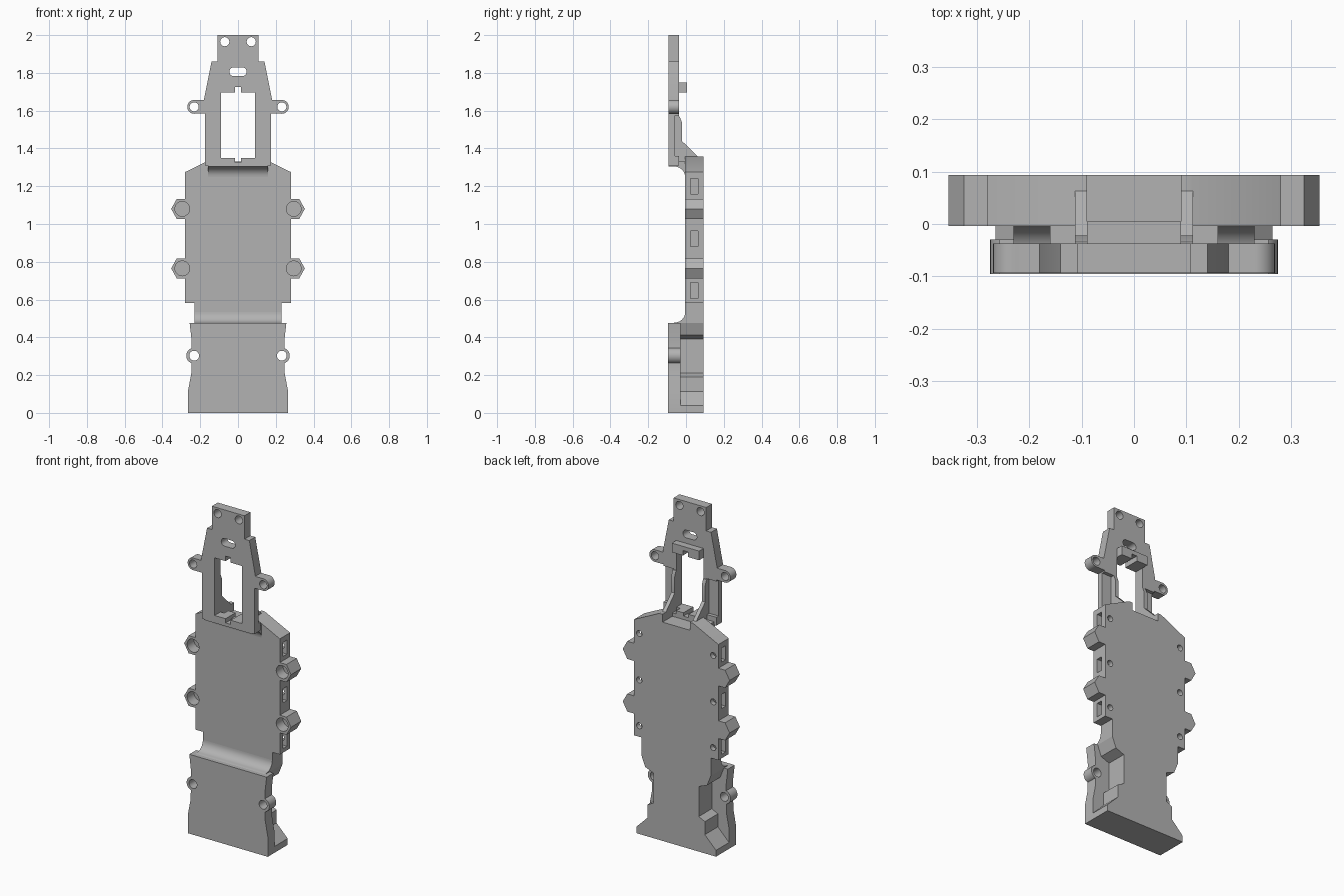
import bpy, bmesh, math
from mathutils import Matrix

cube = bpy.data.objects.get("Cube")
if cube:
    bpy.data.objects.remove(cube, do_unlink=True)

GREY = (0.45, 0.45, 0.45, 1)
mat = bpy.data.materials.new("grey plastic")
mat.use_nodes = True
mat.diffuse_color = GREY
mat.node_tree.nodes["Principled BSDF"].inputs["Base Color"].default_value = GREY


def prism(name, pts, lo, hi, axis="y"):
    """Extrude an outline: (x, z) along y, or (y, z) along x."""
    bm = bmesh.new()
    place = (lambda p, d: (p[0], d, p[1])) if axis == "y" else (lambda p, d: (d, p[0], p[1]))
    a = [bm.verts.new(place(p, lo)) for p in pts]
    b = [bm.verts.new(place(p, hi)) for p in pts]
    bm.faces.new(a)
    bm.faces.new(b[::-1])
    for i in range(len(pts)):
        j = (i + 1) % len(pts)
        bm.faces.new((a[j], a[i], b[i], b[j]))
    bmesh.ops.recalc_face_normals(bm, faces=bm.faces)
    me = bpy.data.meshes.new(name)
    bm.to_mesh(me)
    bm.free()
    me.materials.append(mat)
    ob = bpy.data.objects.new(name, me)
    bpy.context.collection.objects.link(ob)
    return ob


def sym(half):
    """Close a right-hand outline with its mirror image."""
    return half + [(-x, z) for x, z in reversed(half)]


def circle(x, z, r, n=32):
    return [(x + r * math.cos(2 * math.pi * i / n), z + r * math.sin(2 * math.pi * i / n))
            for i in range(n)]


def rect(x0, x1, z0, z1):
    return [(x0, z0), (x1, z0), (x1, z1), (x0, z1)]


def boolean(ob, other, op):
    bpy.context.view_layer.objects.active = ob
    mod = ob.modifiers.new(op, "BOOLEAN")
    mod.operation, mod.solver, mod.object = op, "EXACT", other
    bpy.ops.object.modifier_apply(modifier=mod.name)
    bpy.data.objects.remove(other, do_unlink=True)


def cut(ob, pts, lo, hi, axis="y"):
    boolean(ob, prism("cutter", pts, lo, hi, axis), "DIFFERENCE")


def add(ob, pts, lo, hi, axis="y"):
    boolean(ob, prism("piece", pts, lo, hi, axis), "UNION")


def arc(cy, cz, ry, rz, a0, a1, n=10):
    return [(cy + ry * math.cos(math.radians(a0 + (a1 - a0) * i / n)),
             cz + rz * math.sin(math.radians(a0 + (a1 - a0) * i / n))) for i in range(n + 1)]


F, B = -0.093, 0.093   # front and back planes
SIDES = (-1, 1)

# Upper frame with side ears
upper = prism("upper_frame", sym([(0.175, 1.31), (0.175, 1.59), (0.18, 1.66), (0.14, 1.86),
                                  (0.108, 1.86), (0.108, 2.0)]), F, -0.037)
for s in SIDES:
    add(upper, rect(*sorted((s * 0.15, s * 0.232)), 1.584, 1.656), F, -0.037)
    add(upper, circle(s * 0.232, 1.62, 0.0365), F, -0.037)
    cut(upper, circle(s * 0.232, 1.62, 0.024), -0.2, 0.2)
    cut(upper, circle(s * 0.07, 1.965, 0.024), -0.2, 0.2)
    # Thin outer flange beside the window
    cut(upper, rect(*sorted((s * 0.11, s * 0.2)), 1.36, 1.575), -0.058, 0.1)
# Window with a notch at both ends, and the rounded slot above it
cut(upper, rect(-0.09, 0.09, 1.35, 1.695), -0.2, 0.2)
cut(upper, rect(-0.017, 0.017, 1.325, 1.725), -0.2, 0.2)
slot = arc(0.023, 1.806, 0.023, 0.023, -90, 90)
cut(upper, slot + [(-x, z) for x, z in reversed(slot)], -0.2, 0.2)

# Crossbar behind the window top
bar = prism("window_crossbar", rect(-0.09, 0.09, 1.695, 1.75), -0.037, 0.005)
cut(bar, rect(-0.017, 0.017, 1.6, 1.725), -0.1, 0.1)

# Mount block below the window
block = prism("window_mount_block", rect(-0.065, 0.065, 1.31, 1.35), -0.037, 0.0)
cut(block, rect(-0.017, 0.017, 1.325, 1.4), -0.1, 0.1)

# Gussets tying the upper frame to the body
rib = [(-0.06, 1.31), (-0.06, 1.575), (-0.034, 1.57), (-0.022, 1.54), (-0.022, 1.44),
       (0.065, 1.355), (0.065, 1.31)]
for s, side in ((-1, "right"), (1, "left")):
    prism("gusset_" + side, rib, *sorted((s * 0.09, s * 0.112)), axis="x")

# Coved step under the upper frame
prism("upper_cove", [(0.0, 1.25)] + arc(-0.065, 1.25, 0.06, 0.055, 0, 90) +
      [(F, 1.305), (F, 1.312), (-0.037, 1.312), (-0.037, 1.33), (0.0, 1.33)],
      -0.16, 0.16, "x")

# Main body
body = prism("main_body", sym([(0.23, 0.475), (0.23, 0.582), (0.28, 0.582), (0.28, 1.275),
                               (0.112, 1.357), (0.09, 1.357), (0.09, 1.31)]), -0.004, B)
hexagon = [(0.354, 0), (0.324, 0.053), (0.262, 0.053), (0.262, -0.053), (0.324, -0.053)]
for s in SIDES:
    # Hexagonal lugs with blind sockets
    for z in (0.765, 1.08):
        add(body, [(s * x, z + dz) for x, dz in hexagon], -0.004, B)
        cut(body, circle(s * 0.295, z, 0.039), -0.1, 0.06)
    # Side slots with screw holes from the back
    for z in (0.648, 0.922, 1.2):
        cut(body, rect(0.025, 0.063, z - 0.042, z + 0.042),
            *sorted((s * 0.22, s * 0.4)), axis="x")
        cut(body, circle(s * 0.245, z, 0.018, 20), 0.045, 0.2)

# Coved step above the tail
prism("lower_cove", [(0.0, 0.475), (-0.07, 0.475)] +
      arc(-0.06, 0.535, 0.056, 0.057, -90, 0) + [(0.0, 0.535)], -0.23, 0.23, "x")

# Tail: front plate with ears, and the waisted back half
tail = prism("tail_plate", sym([(0.264, 0.0), (0.264, 0.12), (0.247, 0.21), (0.245, 0.38),
                                (0.256, 0.475)]), F - 0.002, -0.03)
for s in SIDES:
    add(tail, circle(s * 0.232, 0.303, 0.042), F - 0.002, -0.03)
    cut(tail, circle(s * 0.232, 0.303, 0.026), -0.2, 0.0)
prism("tail_back", sym([(0.264, 0.0), (0.264, 0.038), (0.19, 0.112), (0.19, 0.19), (0.15, 0.21),
                        (0.15, 0.39), (0.205, 0.412), (0.23, 0.475)]), -0.03, B)

# Smooth the rounded walls, keep hard edges
for ob in bpy.context.scene.objects:
    ob.select_set(ob.type == "MESH")
bpy.context.view_layer.objects.active = body
bpy.ops.object.shade_smooth_by_angle(angle=math.radians(30))
